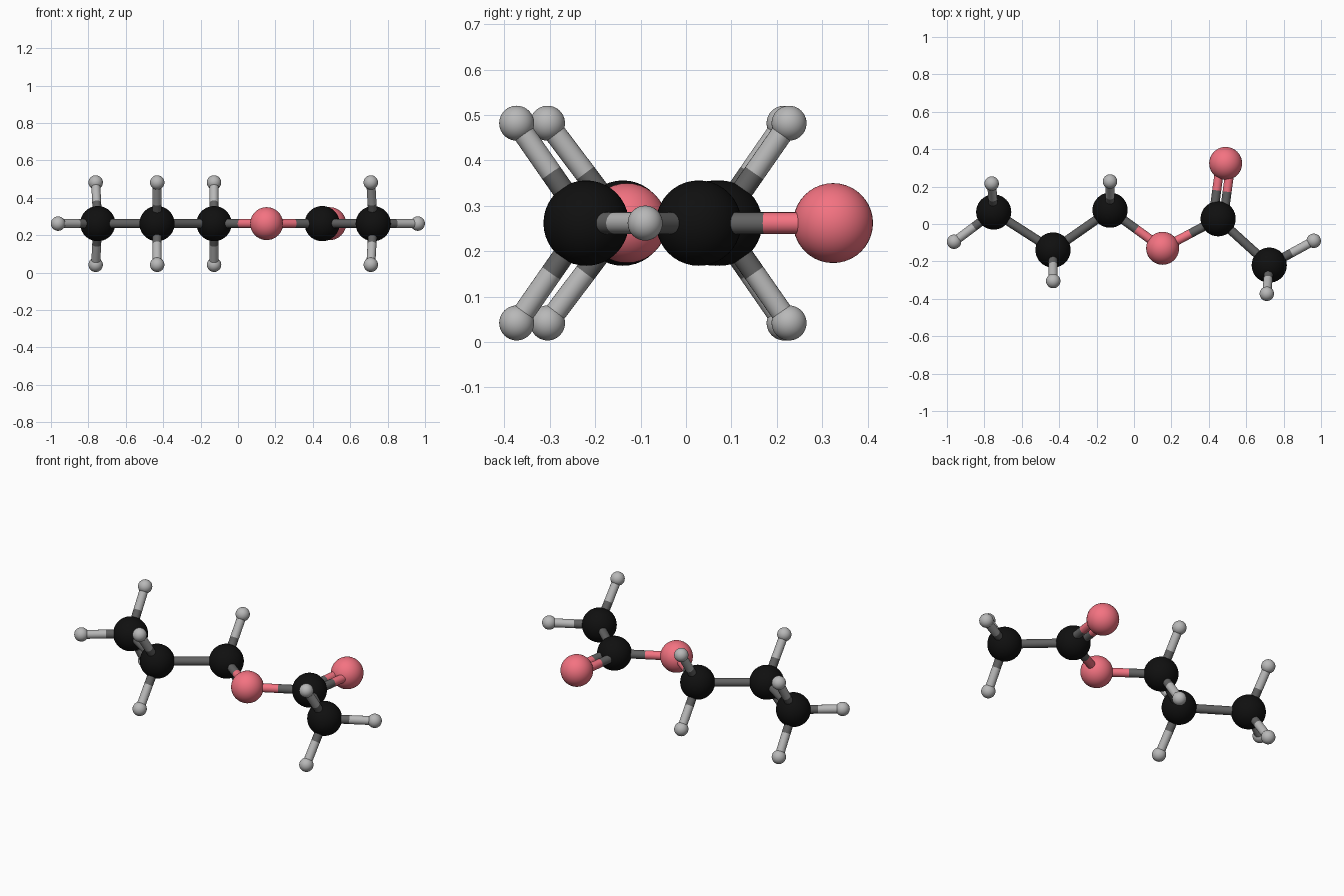
import bpy
from mathutils import Vector

if "Cube" in bpy.data.objects:
    bpy.data.objects.remove(bpy.data.objects["Cube"])

Z = 0.262          # height of the molecular plane
HZ = 0.22          # out-of-plane offset of paired hydrogens
BOND_R = 0.024
RADIUS = {"carbon": 0.094, "oxygen": 0.088, "hydrogen": 0.0385}


def material(name, color):
    m = bpy.data.materials.new(name)
    m.diffuse_color = (*color, 1)
    m.use_nodes = True
    m.node_tree.nodes["Principled BSDF"].inputs["Base Color"].default_value = m.diffuse_color
    return m


ATOM_MAT = {
    "carbon": material("black", (0.005, 0.005, 0.005)),
    "oxygen": material("pink", (0.9, 0.17, 0.22)),
    "hydrogen": material("light_grey", (0.48, 0.48, 0.48)),
}
BOND_MAT = dict(ATOM_MAT, carbon=material("dark_grey", (0.12, 0.12, 0.12)))


def finish(name, mat):
    ob = bpy.context.object
    ob.name = name
    ob.data.materials.append(mat)
    bpy.ops.object.shade_smooth_by_angle()


def atom(kind, p):
    bpy.ops.mesh.primitive_uv_sphere_add(segments=40, ring_count=20,
                                         radius=RADIUS[kind], location=p)
    finish(kind + "_atom", ATOM_MAT[kind])


def half_bond(kind, a, b):
    d = b - a
    bpy.ops.mesh.primitive_cylinder_add(
        vertices=24, radius=BOND_R, depth=d.length, location=(a + b) / 2,
        rotation=d.to_track_quat('Z', 'Y').to_euler())
    finish(kind + "_half_bond", BOND_MAT[kind])


def bond(ka, a, kb, b, offsets=(0,)):
    side = (b - a).cross(Vector((0, 0, 1))).normalized()
    for o in offsets:
        p, q = a + side * o, b + side * o
        mid = (p + q) / 2
        half_bond(ka, p, mid)
        half_bond(kb, q, mid)


# Heavy atom chain, left to right
chain = [("carbon", -0.75, 0.064), ("carbon", -0.433, -0.139),
         ("carbon", -0.128, 0.074), ("oxygen", 0.153, -0.13),
         ("carbon", 0.45, 0.028), ("carbon", 0.723, -0.22)]
chain = [(k, Vector((x, y, Z))) for k, x, y in chain]
for k, p in chain:
    atom(k, p)
for (ka, a), (kb, b) in zip(chain, chain[1:]):
    bond(ka, a, kb, b)

# Double-bonded oxygen
oxygen = Vector((0.49, 0.324, Z))
atom("oxygen", oxygen)
bond("carbon", chain[4][1], "oxygen", oxygen, (-0.028, 0.028))

# Hydrogens: parent index, x, y, vertical offsets
for i, x, y, offs in [(0, -0.962, -0.095, (0,)), (0, -0.761, 0.216, (-HZ, HZ)),
                      (1, -0.432, -0.305, (-HZ, HZ)), (2, -0.128, 0.227, (-HZ, HZ)),
                      (5, 0.961, -0.09, (0,)), (5, 0.71, -0.373, (-HZ, HZ))]:
    for dz in offs:
        h = Vector((x, y, Z + dz))
        atom("hydrogen", h)
        bond("carbon", chain[i][1], "hydrogen", h)
